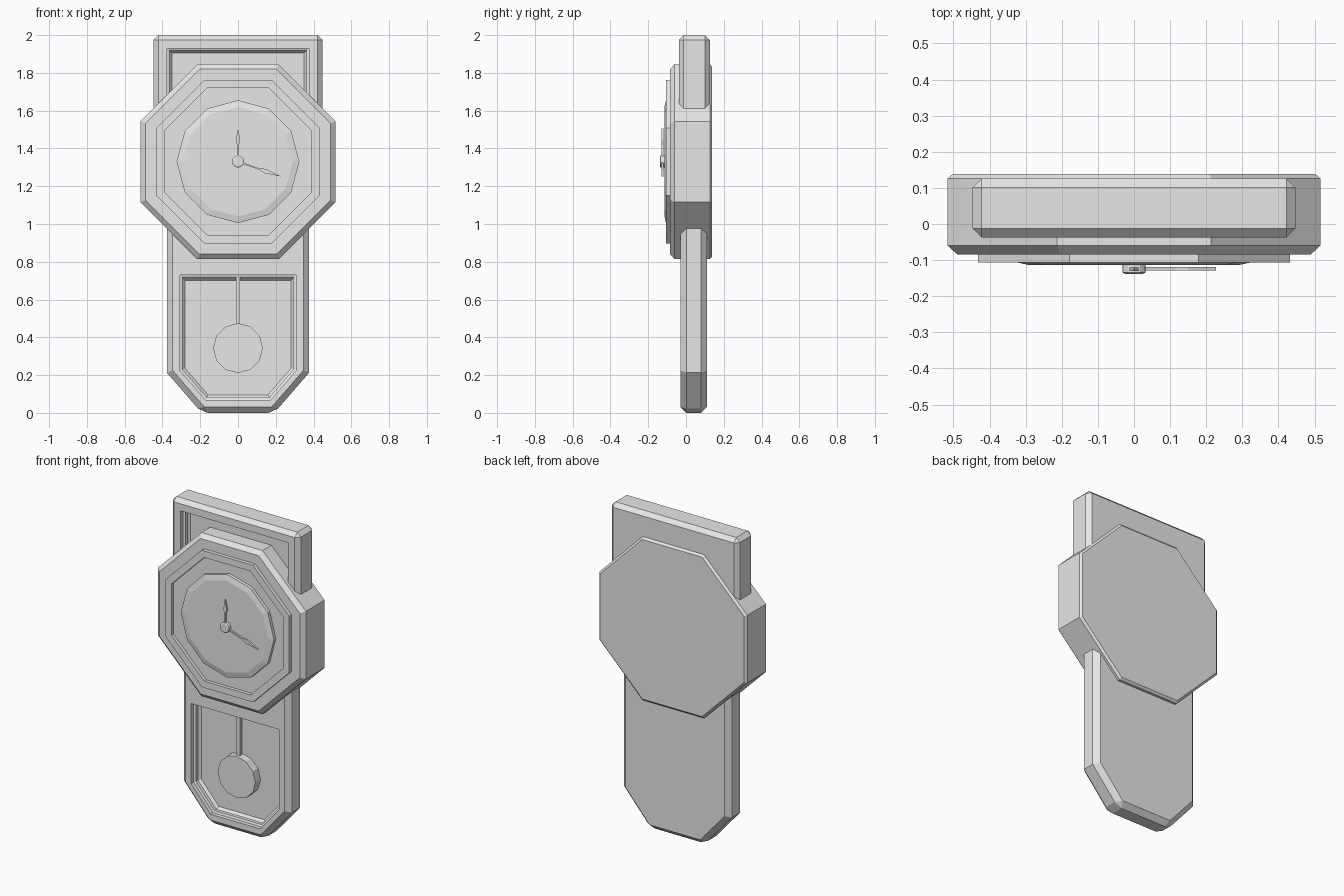
import bpy, bmesh, math
from mathutils import Vector

if "Cube" in bpy.data.objects:
    bpy.data.objects.remove(bpy.data.objects["Cube"])

GREY = (0.8, 0.8, 0.8, 1.0)
mat = bpy.data.materials.new("plain_grey")
mat.use_nodes = True
mat.diffuse_color = GREY
mat.node_tree.nodes["Principled BSDF"].inputs["Base Color"].default_value = GREY

DIAL_Z = 1.33


def ngon(sides, radius, z, phase=0.0):
    """Regular outline in the x-z plane."""
    step = math.tau / sides
    return [(radius * math.cos(step * (i + phase)), z + radius * math.sin(step * (i + phase)))
            for i in range(sides)]


def octagon(apothem):
    return ngon(8, apothem / math.cos(math.pi / 8), DIAL_Z, 0.5)


def mirrored(half):
    """Close a right-hand outline (bottom to top) with its mirror image."""
    return half + [(-x, z) for x, z in reversed(half)]


def inset(outline, d):
    """Shrink a convex counter-clockwise outline by d."""
    pts = [Vector(p) for p in outline]
    result = []
    for i, p in enumerate(pts):
        a = (p - pts[i - 1]).normalized()
        b = (pts[(i + 1) % len(pts)] - p).normalized()
        na, nb = Vector((-a.y, a.x)), Vector((-b.y, b.x))
        result.append(tuple(p + (na + nb) * d / (1 + na.dot(nb))))
    return result


def loft(name, rings):
    """Capped solid through (outline, y) rings."""
    bm = bmesh.new()
    loops = [[bm.verts.new((x, y, z)) for x, z in outline] for outline, y in rings]
    for low, high in zip(loops, loops[1:]):
        for i in range(len(low)):
            j = (i + 1) % len(low)
            bm.faces.new((low[i], low[j], high[j], high[i]))
    bm.faces.new(loops[0])
    bm.faces.new(loops[-1])
    bmesh.ops.recalc_face_normals(bm, faces=bm.faces)
    mesh = bpy.data.meshes.new(name)
    bm.to_mesh(mesh)
    bm.free()
    mesh.materials.append(mat)
    obj = bpy.data.objects.new(name, mesh)
    bpy.context.collection.objects.link(obj)
    return obj


def recessed_case(name, outline, opening, front, back, chamfer, step):
    """Chamfered case with a stepped recess in its front."""
    case = loft(name, [(outline, back), (outline, front)])
    bevel = case.modifiers.new("chamfer", "BEVEL")
    bevel.width = chamfer
    bevel.segments = 1
    bevel.limit_method = "ANGLE"
    bevel.angle_limit = math.radians(45)
    cutter = loft(name + "_cutter", [
        (opening, front - 0.1), (opening, front + 0.025),
        (inset(opening, step / 2), front + 0.03),
        (inset(opening, step / 2), front + 0.05),
        (inset(opening, step), front + 0.065)])
    cutter.hide_render = True
    cut = case.modifiers.new("recess", "BOOLEAN")
    cut.operation = "DIFFERENCE"
    cut.solver = "EXACT"
    cut.object = cutter
    # Bake the modifiers so the cutter can go
    bpy.context.view_layer.update()
    baked = bpy.data.meshes.new_from_object(case.evaluated_get(bpy.context.evaluated_depsgraph_get()))
    case.modifiers.clear()
    case.data = baked
    bpy.data.objects.remove(cutter)
    return case


# Cases above and below the dial
recessed_case("upper_case",
              mirrored([(0.447, 1.2), (0.447, 2.0)]),
              mirrored([(0.375, 1.3), (0.375, 1.93)]),
              -0.037, 0.126, 0.025, 0.025)
recessed_case("pendulum_case",
              mirrored([(0.192, 0.0), (0.377, 0.213), (0.377, 1.3)]),
              mirrored([(0.172, 0.068), (0.308, 0.225), (0.308, 0.73)]),
              -0.029, 0.111, 0.031, 0.028)

# Octagonal housing and raised frame
loft("dial_housing", [(octagon(a), y) for a, y in
                      ((0.503, 0.138), (0.516, 0.126), (0.516, -0.06), (0.49, -0.084))])
loft("dial_frame", [(octagon(a), y) for a, y in
                    ((0.432, -0.07), (0.432, -0.107), (0.39, -0.107), (0.39, -0.086))])

# Dial and hub
loft("dial", [(ngon(12, r, DIAL_Z), y) for r, y in
              ((0.325, -0.08), (0.325, -0.106), (0.29, -0.114))])
loft("hub", [(ngon(12, r, DIAL_Z), y) for r, y in
             ((0.032, -0.108), (0.032, -0.134), (0.025, -0.138))])


# Hands: slim shaft, wider leaf, pointed tip
def hand(name, length, tilt, y):
    right = [(0.004, 0.0), (0.004, 0.5 * length), (0.012, 0.64 * length)]
    outline = right + [(0.0, length)] + [(-x, z) for x, z in reversed(right)]
    obj = loft(name, [(outline, y + 0.005), (outline, y - 0.005)])
    obj.location.z = DIAL_Z
    obj.rotation_euler.y = tilt


hand("hour_hand", 0.175, 0.0, -0.125)
hand("minute_hand", 0.24, math.radians(109), -0.124)

# Pendulum
rod = mirrored([(0.011, 0.4), (0.011, 0.74)])
loft("pendulum_rod", [(rod, 0.025), (rod, 0.003)])
bob = ngon(12, 0.132, 0.343)
loft("pendulum_bob", [(bob, 0.04), (bob, -0.015)])
